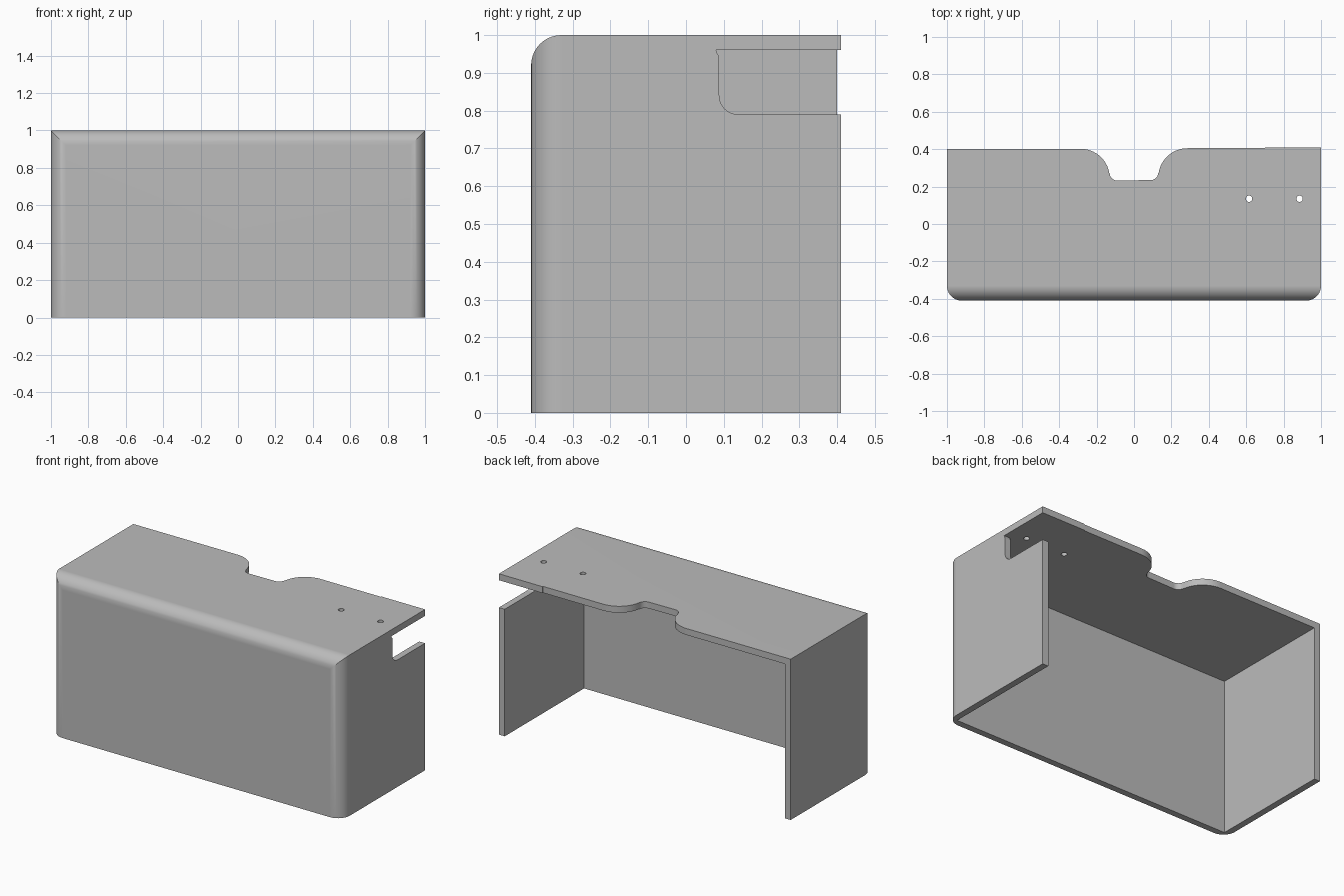
import bpy, bmesh, math
from mathutils import Matrix, Vector

cube = bpy.data.objects.get("Cube")
if cube:
    bpy.data.objects.remove(cube, do_unlink=True)

WALL, RADIUS = 0.04, 0.08
FRONT, BACK = -0.41, 0.41

grey = bpy.data.materials.new("plain grey")
grey.use_nodes = True
colour = (0.5, 0.5, 0.5, 1)
grey.diffuse_color = colour
grey.node_tree.nodes["Principled BSDF"].inputs["Base Color"].default_value = colour


def arc(cx, cy, r, start, end, steps=10):
    """Points along an arc, angles in degrees."""
    angles = [math.radians(start + (end - start) * i / steps) for i in range(steps + 1)]
    return [(cx + r * math.cos(a), cy + r * math.sin(a)) for a in angles]


def extrude(name, outline, low, high, along_x=False):
    """Solid from an outline: (x, y) raised along z, or (y, z) swept along x."""
    bm = bmesh.new()
    place = (lambda p: (low, p[0], p[1])) if along_x else (lambda p: (p[0], p[1], low))
    face = bm.faces.new([bm.verts.new(place(p)) for p in outline])
    step = Vector((high - low, 0, 0)) if along_x else Vector((0, 0, high - low))
    new = bmesh.ops.extrude_face_region(bm, geom=[face])["geom"]
    bmesh.ops.translate(bm, vec=step, verts=[v for v in new if isinstance(v, bmesh.types.BMVert)])
    bmesh.ops.recalc_face_normals(bm, faces=bm.faces)
    mesh = bpy.data.meshes.new(name)
    bm.to_mesh(mesh)
    bm.free()
    mesh.materials.append(grey)
    obj = bpy.data.objects.new(name, mesh)
    bpy.context.collection.objects.link(obj)
    return obj


def combine(target, tool, operation):
    """Apply a boolean and discard the tool."""
    tool.hide_render = True
    mod = target.modifiers.new("cut", "BOOLEAN")
    mod.operation, mod.object, mod.solver = operation, tool, "EXACT"
    bpy.context.view_layer.objects.active = target
    bpy.ops.object.modifier_apply(modifier=mod.name)
    bpy.data.objects.remove(tool, do_unlink=True)


# Plan: rounded front corners, cable notch and stepped back edge
notch = arc(0.285, 0.25, 0.155, 90, 173) + arc(0.09, 0.275, 0.04, 0, -90, 6)
plan = arc(-1 + RADIUS, FRONT + RADIUS, RADIUS, 180, 270)
plan += arc(1 - RADIUS, FRONT + RADIUS, RADIUS, 270, 360)
plan += [(1, BACK), (0.7, BACK), (0.7, 0.405)]
plan += notch + [(-x, y - 0.003) for x, y in reversed(notch)] + [(-1, 0.4)]
cover = extrude("cover_shell", plan, 0, 1)

# Rounded upper front edge, meeting the corner rounds in a mitre
side = [(FRONT, -0.1), (0.6, -0.1), (0.6, 1)]
side += arc(FRONT + RADIUS, 1 - RADIUS, RADIUS, 90, 180)
combine(cover, extrude("side_profile", side, -1.2, 1.2, True), "INTERSECT")

# Hollow interior, open at the back and bottom
inner = 1 - WALL
room = [(-inner, FRONT + WALL), (inner, FRONT + WALL), (inner, 0.6), (-inner, 0.6)]
combine(cover, extrude("interior", room, -0.2, inner), "DIFFERENCE")

# Cutout in the left wall, with a small flare under the top
gap = [(0.6, inner), (0.08, inner), (0.082, 0.952), (0.088, 0.943)]
gap += arc(0.138, 0.84, 0.05, 180, 270, 8) + [(0.6, 0.79)]
combine(cover, extrude("side_cutout", gap, 0.9, 1.2, True), "DIFFERENCE")

# Two screw holes through the top
for x in (0.615, 0.885):
    hole = arc(x, 0.135, 0.017, 0, 360, 20)[:-1]
    combine(cover, extrude("screw_hole", hole, 0.9, 1.1), "DIFFERENCE")

# Smooth rounds with crisp edges
bpy.ops.object.select_all(action="DESELECT")
cover.select_set(True)
bpy.context.view_layer.objects.active = cover
bpy.ops.object.shade_smooth_by_angle(angle=math.radians(30))
weighted = cover.modifiers.new("flat_faces", "WEIGHTED_NORMAL")
weighted.keep_sharp = True
